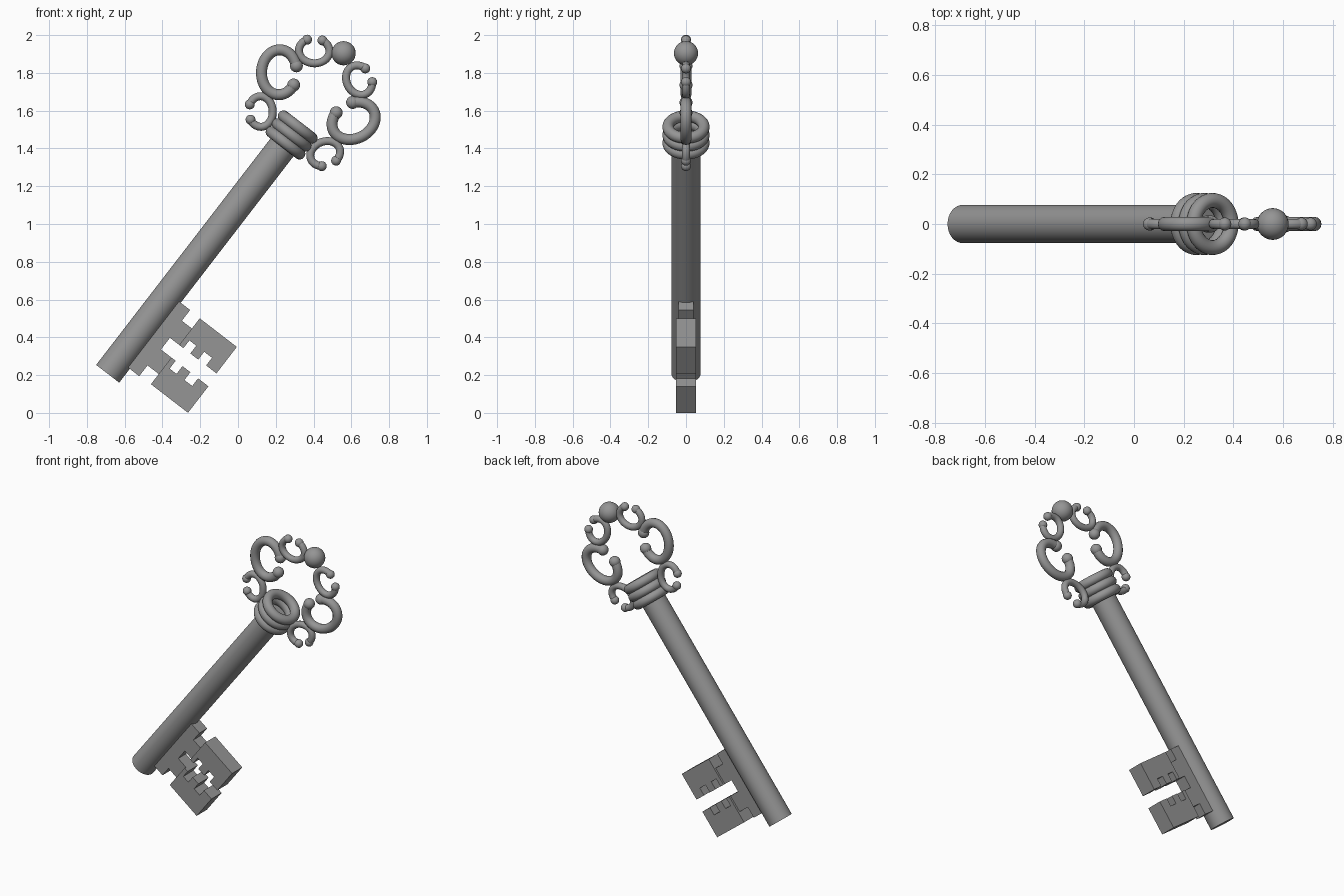
import bpy, bmesh
from math import radians, cos, sin
from mathutils import Vector

if "Cube" in bpy.data.objects:
    bpy.data.objects.remove(bpy.data.objects["Cube"])


def frame(ox, oz, deg):
    """Local (along, side) -> world point in the y = 0 plane."""
    u = Vector((cos(radians(deg)), 0, sin(radians(deg))))
    v = Vector((u.z, 0, -u.x))
    o = Vector((ox, 0, oz))
    return (lambda a, b, y=0.0: o + u * a + v * b + Vector((0, y, 0))), u


shaft_at, shaft_dir = frame(-0.69, 0.207, 52.4)
bow_at, bow_dir = frame(0.294, 1.489, 56.9)   # bow leans slightly off the shaft
TILT = shaft_dir.to_track_quat('Z', 'Y')

# Dark iron
iron = bpy.data.materials.new("dark_iron")
iron.diffuse_color = (0.3, 0.3, 0.3, 1)
iron.use_nodes = True
iron.node_tree.nodes["Principled BSDF"].inputs["Base Color"].default_value = iron.diffuse_color


def smooth(ob, name):
    ob.name = name
    ob.data.materials.append(iron)
    bpy.ops.object.select_all(action='DESELECT')
    ob.select_set(True)
    bpy.context.view_layer.objects.active = ob
    bpy.ops.object.shade_smooth_by_angle(angle=radians(40))


def ball(name, loc, r):
    bpy.ops.mesh.primitive_uv_sphere_add(segments=32, ring_count=16, radius=r, location=loc)
    smooth(bpy.context.object, name)


# Shaft
LENGTH = 1.57
bpy.ops.mesh.primitive_cylinder_add(vertices=48, radius=0.077, depth=LENGTH,
                                    location=shaft_at(LENGTH / 2, 0),
                                    rotation=TILT.to_euler())
smooth(bpy.context.object, "shaft")

# Collar of three rings
for i in range(3):
    bpy.ops.mesh.primitive_torus_add(major_segments=48, minor_segments=16,
                                     major_radius=0.095, minor_radius=0.03,
                                     location=shaft_at(1.543 + 0.053 * i, 0),
                                     rotation=TILT.to_euler())
    smooth(bpy.context.object, f"collar_ring_{i + 1}")


def plate(name, outline, half):
    """Extrude a shaft-space outline symmetrically in y."""
    bm = bmesh.new()
    f = bm.faces.new([bm.verts.new(shaft_at(s, t, -half)) for s, t in outline])
    new = bmesh.ops.extrude_face_region(bm, geom=[f])['geom']
    bmesh.ops.translate(bm, vec=(0, 2 * half, 0),
                        verts=[g for g in new if isinstance(g, bmesh.types.BMVert)])
    bmesh.ops.recalc_face_normals(bm, faces=bm.faces)
    me = bpy.data.meshes.new(name)
    bm.to_mesh(me)
    bm.free()
    me.materials.append(iron)
    bpy.context.collection.objects.link(bpy.data.objects.new(name, me))


# Bit: thin web against the shaft, two thicker notched wards mirrored about MID
MID = 0.313
half_web = [(MID, 0.05), (0.092, 0.05), (0.092, 0.14), (0.164, 0.14),
            (0.164, 0.225), (0.274, 0.225), (0.274, 0.145)]
plate("bit_web", half_web + [(2 * MID - s, t) for s, t in half_web[:0:-1]], 0.04)
ward = [(0.096, 0.215), (0.096, 0.463), (0.273, 0.463), (0.273, 0.394), (0.222, 0.394),
        (0.222, 0.342), (0.274, 0.342), (0.274, 0.289), (0.222, 0.289),
        (0.222, 0.243), (0.274, 0.243), (0.274, 0.215)]
plate("lower_ward", ward, 0.053)
plate("upper_ward", [(2 * MID - s, t - 0.008) for s, t in ward], 0.053)


def scroll(name, side, centre, axes, tilt, start, end, r, knob):
    """Open elliptical tube with a knob on each tip."""
    c, s = cos(radians(tilt)), sin(radians(tilt))
    pts = []
    N = 40
    for i in range(N + 1):
        w = radians(start + (end - start) * i / N)
        p, q = axes[0] * cos(w), axes[1] * sin(w)
        pts.append(bow_at(centre[0] + p * c - q * s, side * (centre[1] + p * s + q * c)))
    cu = bpy.data.curves.new(name, 'CURVE')
    cu.dimensions = '3D'
    cu.bevel_depth = r
    cu.bevel_resolution = 4
    cu.use_fill_caps = True
    sp = cu.splines.new('POLY')
    sp.points.add(N)
    for pt, co in zip(sp.points, pts):
        pt.co = (*co, 1)
    ob = bpy.data.objects.new(name, cu)
    bpy.context.collection.objects.link(ob)
    bpy.ops.object.select_all(action='DESELECT')
    ob.select_set(True)
    bpy.context.view_layer.objects.active = ob
    bpy.ops.object.convert(target='MESH')
    smooth(bpy.context.object, name)
    ball(name + "_knob_a", pts[0], knob)
    ball(name + "_knob_b", pts[-1], knob)


# Bow: three mirrored pairs of scrolls
for side, tag in ((-1, "left"), (1, "right")):
    scroll(f"large_scroll_{tag}", side, (0.222, 0.235), (0.119, 0.094), 30, -71, 238, 0.029, 0.034)
    scroll(f"upper_scroll_{tag}", side, (0.418, 0.142), (0.081, 0.066), 120, -60, 240, 0.021, 0.026)
    scroll(f"lower_scroll_{tag}", side, (-0.006, 0.204), (0.081, 0.064), 36, -240, 60, 0.021, 0.026)

# Finial ball
ball("finial_ball", (0.559, 0, 1.904), 0.064)
